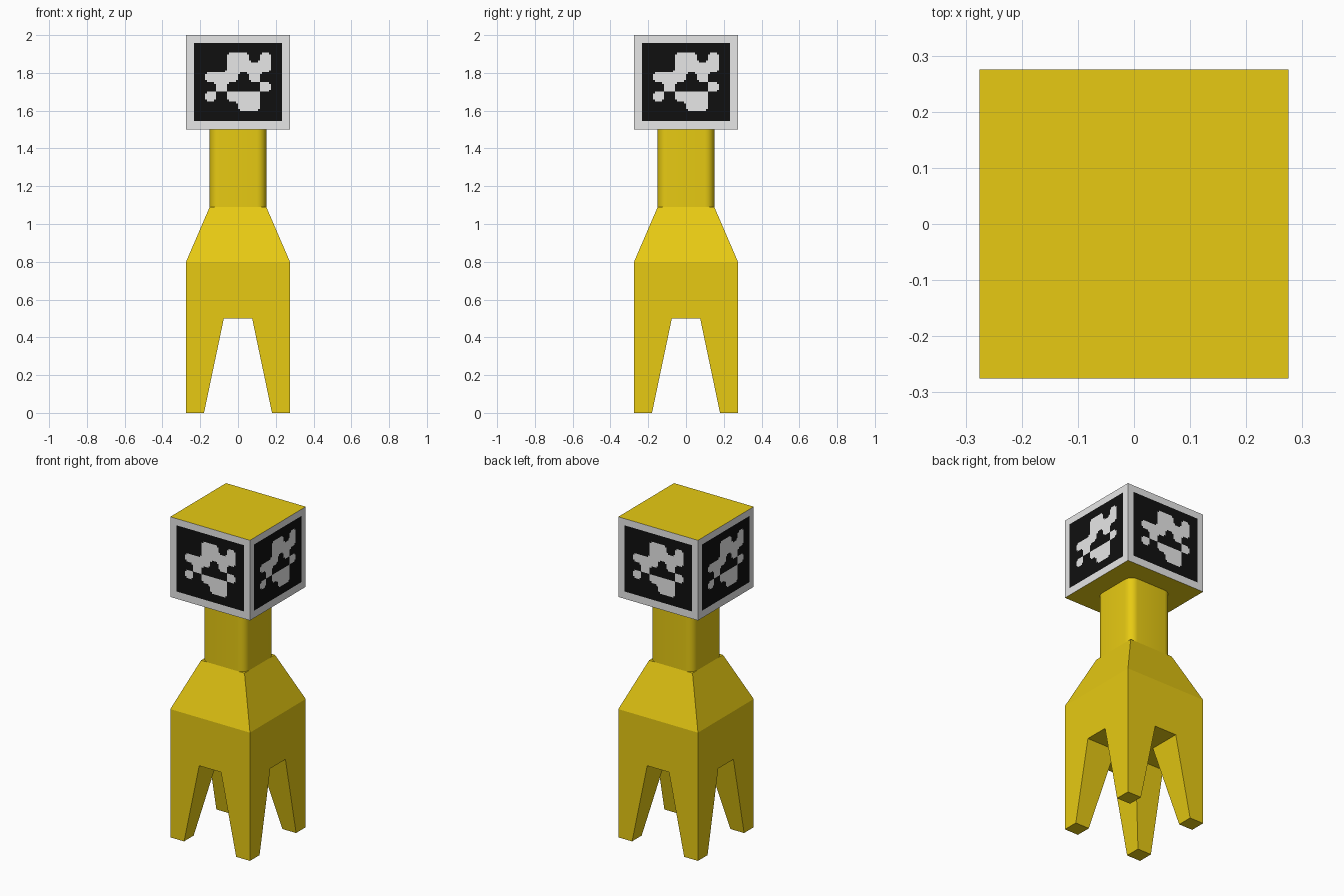
import bpy, bmesh, math
from mathutils import Matrix, Vector

if "Cube" in bpy.data.objects:
    bpy.data.objects.remove(bpy.data.objects["Cube"])


def material(name, rgb):
    m = bpy.data.materials.new(name)
    m.diffuse_color = (*rgb, 1)
    m.use_nodes = True
    m.node_tree.nodes["Principled BSDF"].inputs["Base Color"].default_value = m.diffuse_color
    return m


YELLOW = material("yellow", (0.88, 0.65, 0.007))
WHITE = material("white", (1, 1, 1))
BLACK = material("black", (0.005, 0.005, 0.005))

W = 0.275            # half width of body and head
N = 0.15             # half width of neck
FOOT, ARCH = 0.18, 0.075   # half width of the leg gap at floor and at arch top
QUARTERS = [Matrix.Rotation(i * math.pi / 2, 4, 'Z') for i in range(4)]


def finish(name, bm, mats):
    bmesh.ops.remove_doubles(bm, verts=bm.verts, dist=1e-5)
    bmesh.ops.recalc_face_normals(bm, faces=bm.faces)
    me = bpy.data.meshes.new(name)
    bm.to_mesh(me)
    bm.free()
    for m in mats:
        me.materials.append(m)
    ob = bpy.data.objects.new(name, me)
    bpy.context.collection.objects.link(ob)
    return ob


def face(bm, points, rot=QUARTERS[0]):
    return bm.faces.new([bm.verts.new(rot @ Vector(p)) for p in points])


def square(bm, r, z):
    face(bm, [(-r, -r, z), (r, -r, z), (r, r, z), (-r, r, z)])


# Body: four tapered legs, box torso and sloped shoulders
bm = bmesh.new()
for rot in QUARTERS:
    # outer wall with the leg gap
    face(bm, [(-W, -W, 0), (-FOOT, -W, 0), (-ARCH, -W, .5), (ARCH, -W, .5),
              (FOOT, -W, 0), (W, -W, 0), (W, -W, .8), (-W, -W, .8)], rot)
    # shoulder slope
    face(bm, [(-W, -W, .8), (W, -W, .8), (N, -N, 1.09), (-N, -N, 1.09)], rot)
    # inner leg sides
    for s in (-1, 1):
        face(bm, [(s * FOOT, -W, 0), (s * FOOT, -FOOT, 0),
                  (s * ARCH, -ARCH, .5), (s * ARCH, -W, .5)], rot)
    # foot sole
    face(bm, [(FOOT, -W, 0), (W, -W, 0), (W, -FOOT, 0), (FOOT, -FOOT, 0)], rot)
    # arch ceiling
    face(bm, [(-ARCH, -W, .5), (ARCH, -W, .5), (ARCH, -ARCH, .5), (-ARCH, -ARCH, .5)], rot)
square(bm, ARCH, .5)
square(bm, N, 1.09)
finish("body", bm, [YELLOW])

# Neck: square column with rounded upright corners
bm = bmesh.new()
bmesh.ops.create_cube(bm, size=1, matrix=Matrix.Translation((0, 0, 1.295))
                      @ Matrix.Diagonal((2 * N, 2 * N, .41, 1)))
upright = [e for e in bm.edges if abs(e.verts[0].co.z - e.verts[1].co.z) > .1]
bmesh.ops.bevel(bm, geom=upright, offset=.05, segments=6, profile=.5, affect='EDGES')
neck = finish("neck", bm, [YELLOW])
bpy.context.view_layer.objects.active = neck
neck.select_set(True)
bpy.ops.object.shade_smooth_by_angle(angle=math.radians(35))

# Head: yellow top and bottom, patterned panel on each side
PATTERN = ["001101",
           "001111",
           "111010",
           "010001",
           "101110",
           "000110"]
SUB = 5                       # facets per pattern cell
CX, CZ, ZMID = .0583, .0516, 1.752


def cell(c, r):
    return float(0 <= c < 6 and 0 <= r < 6 and PATTERN[r][c] == "1")


def is_light(i, j):
    """Pattern with softened corners; i, j are facet indices in the panel."""
    u, v = (i + .5) / SUB - 1.5, (j + .5) / SUB - 1.5
    c, r = math.floor(u), math.floor(v)
    a, b = u - c, v - r
    a, b = a * a * (3 - 2 * a), b * b * (3 - 2 * b)
    top = cell(c, r) * (1 - a) + cell(c + 1, r) * a
    low = cell(c, r + 1) * (1 - a) + cell(c + 1, r + 1) * a
    return top * (1 - b) + low * b > .49


n = 8 * SUB
xs = [-W] + [(i / SUB - 4) * CX for i in range(n + 1)] + [W]
zs = [2.0] + [ZMID + (4 - j / SUB) * CZ for j in range(n + 1)] + [1.5]
bm = bmesh.new()
for rot in QUARTERS:
    grid = [[bm.verts.new(rot @ Vector((x, -W, z))) for x in xs] for z in zs]
    for j in range(n + 2):
        for i in range(n + 2):
            f = bm.faces.new([grid[j][i], grid[j + 1][i],
                              grid[j + 1][i + 1], grid[j][i + 1]])
            border = not (1 <= i <= n and 1 <= j <= n)
            f.material_index = 1 if border or is_light(i - 1, j - 1) else 2
# caps share the border points of the side grids
bmesh.ops.remove_doubles(bm, verts=bm.verts, dist=1e-5)
for z in (1.5, 2.0):
    rim = [v for v in bm.verts if abs(v.co.z - z) < 1e-5]
    rim.sort(key=lambda v: math.atan2(v.co.y, v.co.x))
    bm.faces.new(rim).material_index = 0
finish("head", bm, [YELLOW, WHITE, BLACK])
